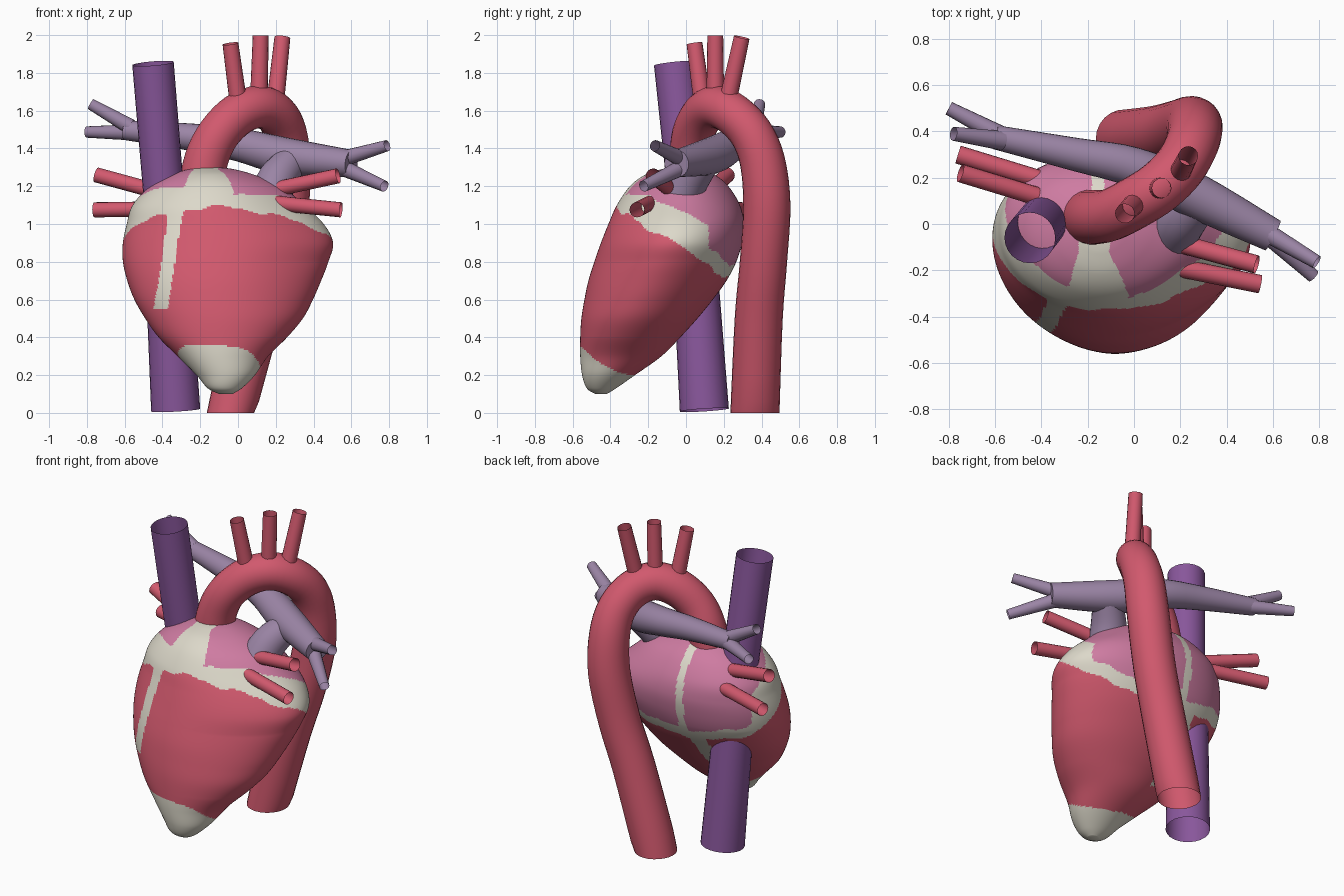
import bpy, math
from mathutils import Vector

if "Cube" in bpy.data.objects:
    bpy.data.objects.remove(bpy.data.objects["Cube"])


def material(name, rgb):
    m = bpy.data.materials.new(name)
    m.diffuse_color = (*rgb, 1)
    m.use_nodes = True
    m.node_tree.nodes["Principled BSDF"].inputs["Base Color"].default_value = m.diffuse_color
    return m


RED = material("muscle_red", (0.64, 0.10, 0.155))
PINK = material("atrium_pink", (0.62, 0.20, 0.36))
CREAM = material("fat_cream", (0.72, 0.69, 0.59))
PURPLE = material("vein_purple", (0.25, 0.095, 0.33))
MAUVE = material("lung_artery_mauve", (0.33, 0.235, 0.38))


def spline(rows, steps):
    """Catmull-Rom through rows of numbers."""
    p = [rows[0]] + list(rows) + [rows[-1]]
    out = []
    for i in range(1, len(p) - 2):
        for s in range(steps):
            t = s / steps
            out.append([0.5 * (2 * b + (c - a) * t + (2 * a - 5 * b + 4 * c - d) * t * t
                               + (3 * b - a - 3 * c + d) * t ** 3)
                        for a, b, c, d in zip(*p[i - 1:i + 3])])
    out.append(list(rows[-1]))
    return out


def skin(name, rings, mats, cap_start=False, cap_end=False, rule=None):
    """Bridge equal-sized rings into one smooth object."""
    n = len(rings[0])
    verts = [v for r in rings for v in r]
    faces = [(i * n + j, i * n + (j + 1) % n, (i + 1) * n + (j + 1) % n, (i + 1) * n + j)
             for i in range(len(rings) - 1) for j in range(n)]
    if cap_start:
        faces.append(tuple(reversed(range(n))))
    if cap_end:
        faces.append(tuple(range(len(verts) - n, len(verts))))
    me = bpy.data.meshes.new(name)
    me.from_pydata(verts, [], faces)
    for m in mats:
        me.materials.append(m)
    if rule:
        for f in me.polygons:
            f.material_index = rule(f.center)
    ob = bpy.data.objects.new(name, me)
    bpy.context.collection.objects.link(ob)
    bpy.ops.object.select_all(action='DESELECT')
    ob.select_set(True)
    bpy.context.view_layer.objects.active = ob
    bpy.ops.object.shade_smooth_by_angle(angle=math.radians(45))
    return ob


def tube(name, path, mat, steps=1, sides=24, flat_start=False, **caps):
    """Tube along (x, y, z, radius) points, open unless capped."""
    pts = spline(path, steps)
    pos = [Vector(p[:3]) for p in pts]
    u, rings = None, []
    for i, p in enumerate(pos):
        t = (pos[min(i + 1, len(pos) - 1)] - pos[max(i - 1, 0)]).normalized()
        if u is None:
            u = t.orthogonal()
        u = (u - t * u.dot(t)).normalized()
        v = t.cross(u)
        ring = []
        for k in range(sides):
            a = 2 * math.pi * k / sides
            q = p + (u * math.cos(a) + v * math.sin(a)) * pts[i][3]
            ring.append((q.x, q.y, p.z if flat_start and i == 0 else max(q.z, 0)))
        rings.append(ring)
    return skin(name, rings, [mat], **caps)


# Heart body: rows of z, left x, right x, front y, back y
profile = [
    (0.10, -0.10, -0.03, -0.48, -0.42),
    (0.13, -0.16, 0.02, -0.525, -0.37),
    (0.20, -0.22, 0.09, -0.55, -0.27),
    (0.30, -0.32, 0.16, -0.56, -0.13),
    (0.40, -0.42, 0.26, -0.56, -0.03),
    (0.50, -0.49, 0.345, -0.555, 0.06),
    (0.60, -0.545, 0.40, -0.54, 0.14),
    (0.70, -0.58, 0.445, -0.52, 0.21),
    (0.80, -0.60, 0.485, -0.49, 0.26),
    (0.90, -0.60, 0.51, -0.455, 0.29),
    (1.00, -0.58, 0.46, -0.415, 0.30),
    (1.10, -0.55, 0.355, -0.37, 0.28),
    (1.20, -0.46, 0.235, -0.30, 0.22),
    (1.26, -0.35, 0.09, -0.22, 0.15),
    (1.29, -0.26, -0.02, -0.13, 0.07),
    (1.30, -0.19, -0.10, -0.06, 0.0),
]
SIDES = 240
rings = []
for z, xl, xr, yf, yb in spline(profile, 12):
    cx, cy, rx, ry = (xl + xr) / 2, (yf + yb) / 2, (xr - xl) / 2, (yb - yf) / 2
    skew = 0.08 * min(1, max(0, (z - 0.4) / 0.4))
    ring = []
    for k in range(SIDES):
        a = 2 * math.pi * k / SIDES
        s = 1 - skew * math.cos(a + math.pi / 4) ** 5   # flatter front right, fuller back left
        ring.append((cx + s * rx * math.cos(a), cy + s * ry * math.sin(a), z))
    rings.append(ring)


def heart_colour(c):
    wobble = 0.012 * math.sin(17 * c.x + 9 * c.y) + 0.006 * math.sin(41 * c.x)
    groove = 0.85 - 0.64 * c.y + wobble            # slanted line between chambers
    if c.y > 0.12:
        band = 0.09
    else:
        band = 0.1 + (0.34 if c.x < -0.05 else 0.24) * abs(c.x + 0.05)
    if c.z > groove + band:                        # atria, split by a fat seam
        half = 0.035 if c.y > 0.1 else 0.06 + 0.4 * max(0, -c.y - 0.12)
        return 2 if abs(c.x + 0.165 + wobble) < half else 1
    if c.z > groove:
        return 2
    if c.z < 0.34 - 0.53 * (c.y + 0.55) - 0.15 * c.x + wobble / 2:   # tip
        return 2
    front_seam = -0.33 + (c.z - 1.05) * 0.17 + wobble / 2
    if c.y < -0.15 and c.z > 0.55 and abs(c.x - front_seam) < 0.04:
        return 2
    if c.y > -0.1 and abs(c.x + 0.24 + wobble) < 0.04:  # rear seam
        return 2
    return 0


skin("heart_body", rings, [RED, PINK, CREAM], True, True, heart_colour)

# Aorta with arch
tube("aorta", [(-0.04, 0.365, 0.0, 0.13), (0.10, 0.385, 0.5, 0.127), (0.19, 0.41, 0.8, 0.125),
               (0.25, 0.428, 1.1, 0.125), (0.262, 0.405, 1.33, 0.12), (0.25, 0.345, 1.48, 0.115),
               (0.20, 0.25, 1.58, 0.113), (0.11, 0.16, 1.62, 0.113), (0.0, 0.09, 1.58, 0.113),
               (-0.10, 0.04, 1.48, 0.113), (-0.165, 0.03, 1.35, 0.117), (-0.20, 0.03, 1.18, 0.12)],
     RED, steps=4, flat_start=True)

# Three vessels on the arch
for i, (base, top) in enumerate([((0.005, 0.09, 1.62), (-0.04, 0.045, 1.955)),
                                 ((0.11, 0.155, 1.64), (0.12, 0.155, 1.998)),
                                 ((0.195, 0.215, 1.62), (0.235, 0.295, 1.988))]):
    tube(f"arch_branch_{i + 1}", [(*base, 0.047), (*top, 0.042)], RED, sides=16)

# Great veins
tube("upper_great_vein", [(-0.39, 0.015, 1.12, 0.108), (-0.45, -0.06, 1.85, 0.11)], PURPLE)
tube("lower_great_vein", [(-0.33, 0.097, 0.015, 0.13), (-0.375, 0.045, 0.82, 0.118)], PURPLE)

# Lung artery: crossbar, trunk and end branches
tube("lung_artery", [(-0.60, 0.375, 1.497, 0.052), (-0.25, 0.30, 1.46, 0.072),
                     (0.0, 0.245, 1.42, 0.087), (0.25, 0.13, 1.36, 0.098),
                     (0.60, -0.05, 1.32, 0.072)], MAUVE, steps=4, cap_start=True, cap_end=True)
tube("lung_artery_trunk", [(0.165, -0.05, 1.12, 0.11), (0.21, 0.02, 1.24, 0.105),
                           (0.29, 0.10, 1.34, 0.085)], MAUVE, steps=4)
for i, (base, top) in enumerate([((-0.57, 0.36, 1.515), (-0.78, 0.39, 1.635)),
                                 ((-0.57, 0.38, 1.485), (-0.80, 0.50, 1.487)),
                                 ((0.57, -0.035, 1.35), (0.79, -0.165, 1.415)),
                                 ((0.57, -0.04, 1.29), (0.775, -0.225, 1.2))]):
    tube(f"lung_artery_branch_{i + 1}", [(*base, 0.042), (*top, 0.03)], MAUVE, sides=16)

# Lung veins entering the atria
for i, (base, top) in enumerate([((-0.42, 0.12, 1.17), (-0.75, 0.22, 1.26)),
                                 ((-0.40, 0.19, 1.08), (-0.76, 0.30, 1.075)),
                                 ((0.18, -0.08, 1.18), (0.53, -0.175, 1.255)),
                                 ((0.20, -0.19, 1.11), (0.545, -0.26, 1.075))]):
    tube(f"lung_vein_{i + 1}", [(*base, 0.04), (*top, 0.04)], RED, sides=16)
